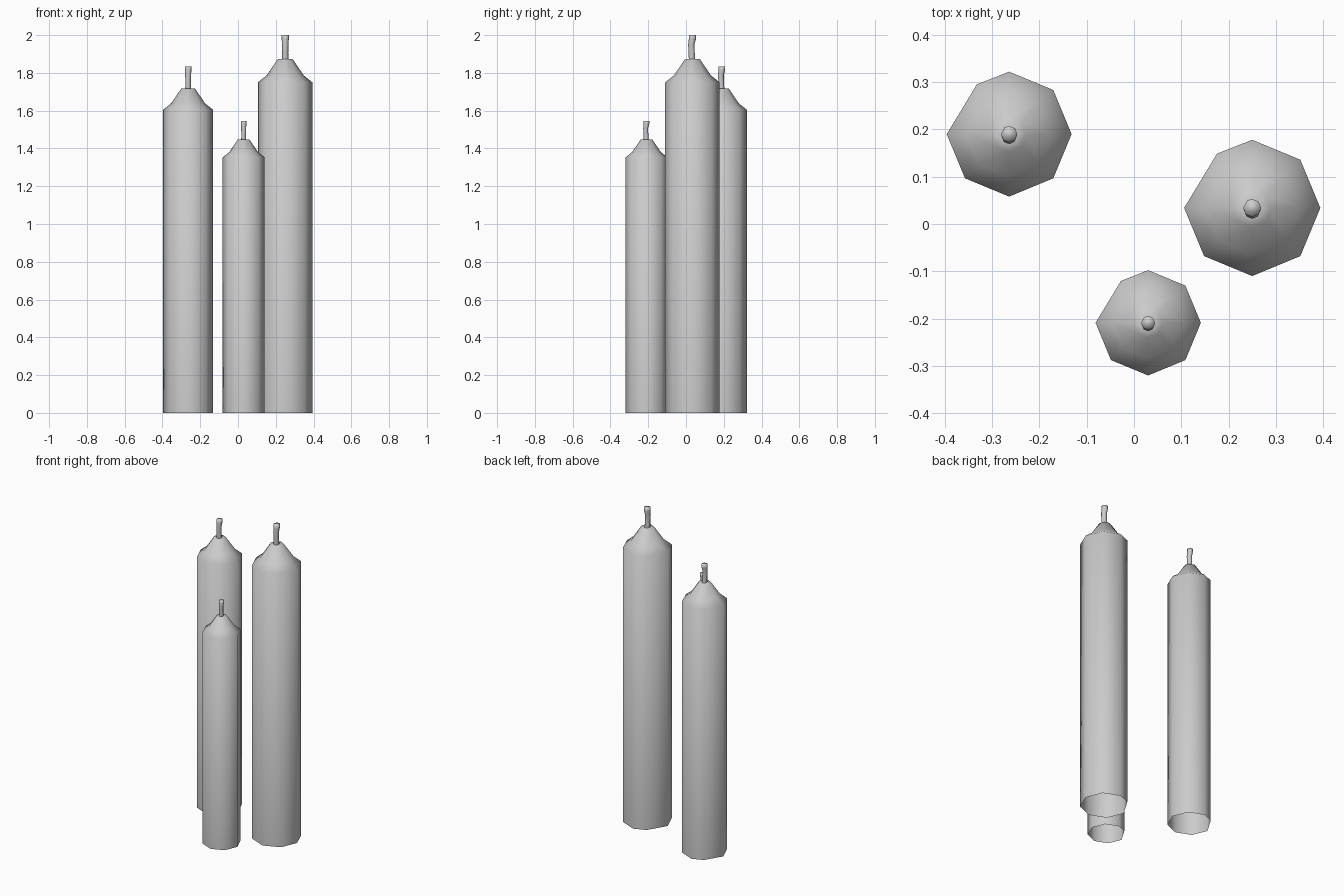
import bpy, bmesh
from math import cos, sin, radians

cube = bpy.data.objects.get("Cube")
if cube:
    bpy.data.objects.remove(cube, do_unlink=True)

wax = bpy.data.materials.new("pale_grey_wax")
wax.use_nodes = True
grey = (0.6, 0.6, 0.6, 1)
wax.diffuse_color = grey
wax.node_tree.nodes["Principled BSDF"].inputs["Base Color"].default_value = grey

# Eight corners per ring, one of them slightly out of line
CORNERS = [(radians(a), 1.0) for a in range(0, 360, 45)]
CORNERS[3] = (radians(123), 0.95)

# Sections of the tallest candle: radius, height, sideways shift in y
BODY = [(0.144, 0, 0), (0.144, 1.75, 0), (0.098, 1.787, 0), (0.04, 1.872, 0), (0.017, 1.874, 0)]
WICK = [(0.017, 1.86, -0.002), (0.016, 1.91, -0.004), (0.017, 1.95, -0.006),
        (0.019, 1.98, 0), (0.019, 2.0, 0)]


def loft(name, sections, place, size, corners, cap):
    """Skin a stack of rings; cap closes the upper end."""
    bm = bmesh.new()
    rings = [[bm.verts.new((r * k * cos(a), r * k * sin(a) + dy, z)) for a, k in corners]
             for r, z, dy in sections]
    n = len(corners)
    for low, high in zip(rings, rings[1:]):
        for i in range(n):
            j = (i + 1) % n
            bm.faces.new((low[i], low[j], high[j], high[i]))
    if cap:
        bm.faces.new(rings[-1])
    for f in bm.faces:
        f.smooth = True
    mesh = bpy.data.meshes.new(name)
    bm.to_mesh(mesh)
    bm.free()
    mesh.materials.append(wax)
    obj = bpy.data.objects.new(name, mesh)
    obj.location = (*place, 0)
    obj.scale = (size, size, size)
    bpy.context.collection.objects.link(obj)


# Three candles, the same shape at different sizes, open underneath
for label, place, size in [("tall", (0.25, 0.034), 1.0),
                           ("medium", (-0.264, 0.19), 0.917),
                           ("short", (0.03, -0.209), 0.773)]:
    loft(label + "_candle_body", BODY, place, size, CORNERS, False)
    loft(label + "_candle_wick", WICK, place, size, [(a, 1) for a, k in CORNERS], True)
